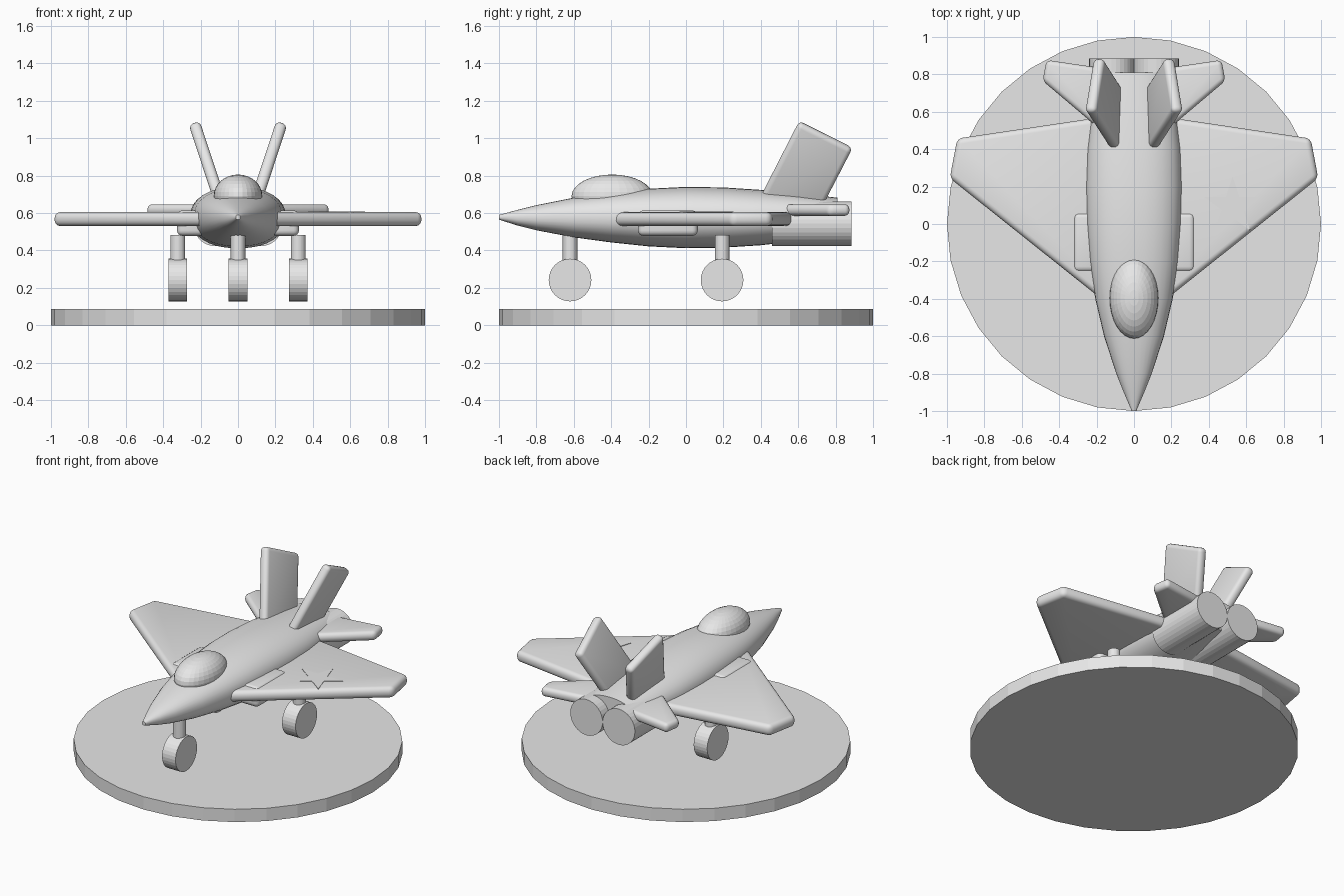
import bpy, bmesh
from math import pi, sin, cos, copysign
from mathutils import Matrix, Vector

if "Cube" in bpy.data.objects:
    bpy.data.objects.remove(bpy.data.objects["Cube"])

grey = bpy.data.materials.new("light_grey")
grey.use_nodes = True
grey.diffuse_color = (0.8, 0.8, 0.8, 1)
grey.node_tree.nodes["Principled BSDF"].inputs["Base Color"].default_value = (0.8, 0.8, 0.8, 1)


def finish(name, bm, smooth=None, mirror=False):
    """Turn a bmesh into a named object, optionally smoothed and mirrored."""
    bmesh.ops.recalc_face_normals(bm, faces=bm.faces)
    mesh = bpy.data.meshes.new(name)
    bm.to_mesh(mesh)
    bm.free()
    mesh.materials.append(grey)
    obj = bpy.data.objects.new(name, mesh)
    bpy.context.collection.objects.link(obj)
    if smooth:
        bpy.ops.object.select_all(action="DESELECT")
        obj.select_set(True)
        bpy.context.view_layer.objects.active = obj
        bpy.ops.object.shade_smooth_by_angle(angle=smooth)
    if mirror:
        obj.modifiers.new("Mirror", "MIRROR").use_mirror_merge = False
    return obj


def plate(name, points, offset, bevel=0, mirror=True):
    """Extrude an outline both ways along offset and round its edges."""
    bm = bmesh.new()
    offset = Vector(offset)
    low, high = ([bm.verts.new(Vector(p) + offset * s) for p in points] for s in (-1, 1))
    bm.faces.new(low)
    bm.faces.new(high)
    for i in range(len(points)):
        j = (i + 1) % len(points)
        bm.faces.new((low[i], low[j], high[j], high[i]))
    bmesh.ops.recalc_face_normals(bm, faces=bm.faces)
    if bevel:
        bmesh.ops.bevel(bm, geom=bm.edges[:], offset=bevel, segments=4,
                        profile=0.5, affect="EDGES", clamp_overlap=True)
    return finish(name, bm, 0.6 if bevel else None, mirror)


def cylinder(name, center, radius, length, axis, mirror=False):
    bm = bmesh.new()
    turn = Vector((0, 0, 1)).rotation_difference(Vector(axis)).to_matrix().to_4x4()
    bmesh.ops.create_cone(bm, cap_ends=True, segments=32, radius1=radius, radius2=radius,
                          depth=length, matrix=Matrix.Translation(center) @ turn)
    return finish(name, bm, None, mirror)


# Display base
cylinder("display_base", (0, 0, 0.043), 1, 0.086, (0, 0, 1))

# Fuselage: sections of y, half width, bottom and top
sections = [(-1, 0.012, 0.565, 0.59), (-0.9, 0.055, 0.533, 0.617), (-0.8, 0.095, 0.508, 0.642),
            (-0.6, 0.16, 0.47, 0.682), (-0.4, 0.207, 0.443, 0.71), (-0.2, 0.237, 0.422, 0.73),
            (0, 0.252, 0.412, 0.74), (0.2, 0.257, 0.415, 0.737), (0.4, 0.25, 0.428, 0.724),
            (0.6, 0.225, 0.45, 0.706), (0.81, 0.185, 0.48, 0.682)]
bm = bmesh.new()
rings = []
for y, half, bottom, top in sections:
    ring = []
    for k in range(32):
        c, s = cos(k * pi / 16), sin(k * pi / 16)
        x = half * copysign(abs(c) ** 0.88, c)
        z = (top + bottom) / 2 + (top - bottom) / 2 * copysign(abs(s) ** 0.88, s)
        ring.append(bm.verts.new((x, y, z)))
    rings.append(ring)
for a, b in zip(rings, rings[1:]):
    for k in range(32):
        n = (k + 1) % 32
        bm.faces.new((a[k], a[n], b[n], b[k]))
bm.faces.new(rings[0])
bm.faces.new(rings[-1])
finish("fuselage", bm, 0.6)

# Canopy
bm = bmesh.new()
bmesh.ops.create_uvsphere(bm, u_segments=32, v_segments=16, radius=1,
                          matrix=Matrix.Translation((0, -0.395, 0.69))
                          @ Matrix.Diagonal((0.13, 0.217, 0.116, 1)))
finish("canopy", bm)

# Wings and tailplanes
wing = [(0.05, -0.5), (0.985, 0.245), (0.945, 0.457), (0.05, 0.59)]
plate("wings", [(x, y, 0.568) for x, y in wing], (0, 0, 0.037), 0.03)
tail = [(0.08, 0.42), (0.488, 0.765), (0.468, 0.877), (0.08, 0.82)]
plate("tailplanes", [(x, y, 0.616) for x, y in tail], (0, 0, 0.031), 0.026)

# Canted tail fins
lean = 0.33
fin = [(0.385, 0.66), (0.605, 1.09), (0.89, 0.948), (0.72, 0.62)]
plate("tail_fins", [(0.108 + (z - 0.7) * lean, y, z) for y, z in fin],
      Vector((1, 0, -lean)).normalized() * 0.031, 0.026)

# Side intakes
intake = [(0.18, -0.257), (0.326, -0.257), (0.326, 0.063), (0.18, 0.063)]
plate("side_intakes", [(x, y, 0.546) for x, y in intake], (0, 0, 0.068), 0.03)

# Engines
cylinder("engines", (0.12, 0.672, 0.543), 0.12, 0.425, (0, 1, 0), True)

# Landing gear
for name, x, y, pair in (("nose", 0, -0.62, False), ("main", 0.322, 0.193, True)):
    cylinder(name + "_wheel", (x, y, 0.242), 0.114, 0.1, (1, 0, 0), pair)
    cylinder(name + "_strut", (x, y, 0.36), 0.039, 0.245, (0, 0, 1), pair)

# Star panel on the left wing
star = []
for k in range(10):
    r = 0.16 if k % 2 == 0 else 0.061
    a = pi / 2 + k * pi / 5
    star.append((0.527 + r * cos(a), 0.095 + r * sin(a), 0.605))
plate("wing_star", star, (0, 0, 0.003), mirror=False)
